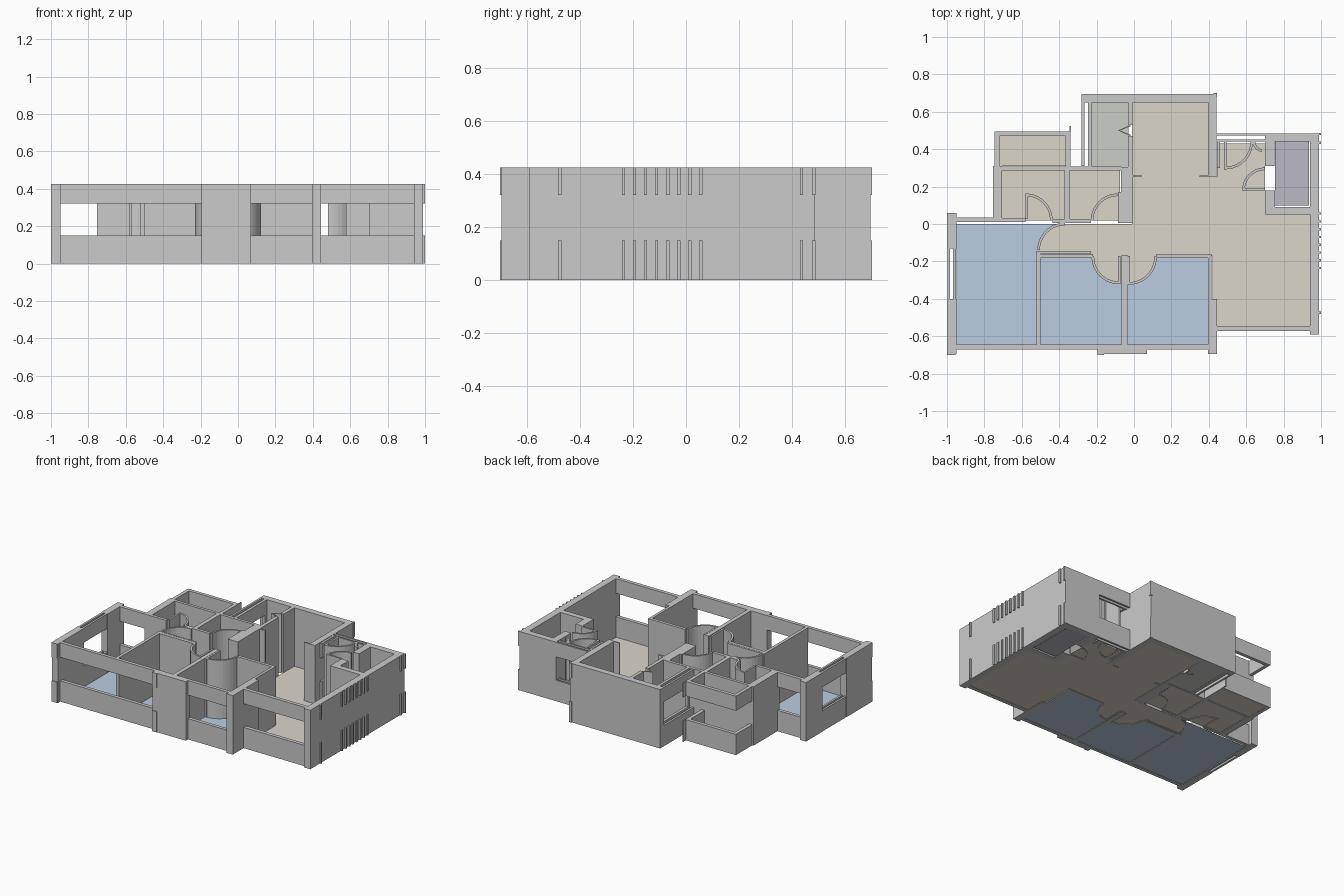
import bpy, bmesh, math

if "Cube" in bpy.data.objects:
    bpy.data.objects.remove(bpy.data.objects["Cube"])

H, SILL, HEAD = 0.425, 0.15, 0.32          # wall top, window bottom, window top


def material(name, rgb):
    m = bpy.data.materials.new(name)
    m.diffuse_color = (*rgb, 1)
    m.use_nodes = True
    m.node_tree.nodes["Principled BSDF"].inputs["Base Color"].default_value = m.diffuse_color
    return m


def finish(name, bm, mat=None):
    me = bpy.data.meshes.new(name)
    bmesh.ops.recalc_face_normals(bm, faces=bm.faces)
    bm.to_mesh(me)
    bm.free()
    ob = bpy.data.objects.new(name, me)
    bpy.context.collection.objects.link(ob)
    if mat:
        me.materials.append(mat)
    return ob


def prism(bm, pts, z0, z1):
    lo = [bm.verts.new((x, y, z0)) for x, y in pts]
    hi = [bm.verts.new((x, y, z1)) for x, y in pts]
    bm.faces.new(lo[::-1])
    bm.faces.new(hi)
    n = len(pts)
    for i in range(n):
        j = (i + 1) % n
        bm.faces.new((lo[i], lo[j], hi[j], hi[i]))


def rect(x0, x1, y0, y1):
    return [(x0, y0), (x1, y0), (x1, y1), (x0, y1)]


def arc(cx, cy, r, a0, a1, n=10):
    return [(cx + r * math.cos(math.radians(a0 + (a1 - a0) * i / n)),
             cy + r * math.sin(math.radians(a0 + (a1 - a0) * i / n))) for i in range(n + 1)]


def walls(name, rects):
    """Full-height walls from (x0, x1, y0, y1)."""
    bm = bmesh.new()
    for r in rects:
        prism(bm, rect(*r), 0, H)
    return finish(name, bm)


def windows(name, rects):
    """Sill wall and header with an open band between."""
    bm = bmesh.new()
    for r in rects:
        prism(bm, rect(*r), 0, SILL)
        prism(bm, rect(*r), HEAD, H)
    return finish(name, bm)


def door(name, cx, cy, r, a0, a1, leaf=None, t=0.014):
    """Curved swing screen, plus an optional straight leaf."""
    bm = bmesh.new()
    prism(bm, arc(cx, cy, r, a0, a1) + arc(cx, cy, r - t, a1, a0), 0, H)
    if leaf:
        prism(bm, rect(*leaf), 0, H)
    return finish(name, bm)


def floor(name, pts, mat):
    bm = bmesh.new()
    bm.faces.new([bm.verts.new((x, y, 0.003)) for x, y in pts])
    return finish(name, bm, mat)


# Outer walls
walls("left_wall", [(-1, -.95, -.695, -.40), (-1, -.95, -.13, .06)])
walls("front_pillars", [(-.195, .07, -.695, -.645), (.395, .445, -.695, -.40)])
walls("right_wall", [(.94, .99, -.59, .485)])
walls("back_room_walls", [(-.28, .44, .65, .695), (.395, .44, .25, .65), (.35, .395, .25, .26)])
walls("store_walls", [(.70, .94, .44, .485), (.70, .75, .31, .44),
                      (.70, .755, .05, .18), (.755, .94, .05, .09)])

# Inner walls
walls("bedroom_walls", [(-.522, -.50, -.645, -.145), (-.066, -.036, -.645, -.165),
                        (-.50, -.22, -.182, -.16), (.12, .415, -.182, -.16),
                        (.395, .415, -.40, -.182), (-.50, -.23, -.158, -.145)])
walls("bathroom_walls", [(-.755, -.705, .01, .31), (-.705, -.58, .01, .032),
                         (-.435, -.23, .005, .027), (-.372, -.342, .027, .29),
                         (-.705, -.07, .287, .308), (-.085, -.005, .005, .17),
                         (-.07, -.005, .17, .305)])
walls("balcony_divider", [(-.25, -.07, .292, .308), (-.032, -.006, .305, .47),
                          (-.032, -.006, .53, .65), (-.005, .04, .25, .262),
                          (-.245, -.225, .308, .325), (-.245, -.225, .63, .65)])

# Window bands
windows("bedroom_front_windows", [(-.95, -.195, -.67, -.645), (.07, .395, -.67, -.645)])
windows("living_front_window", [(.445, .94, -.572, -.545)])
windows("left_window", [(-.998, -.983, -.40, -.13), (-.968, -.953, -.40, -.13)])
windows("bedroom_back_window", [(-.95, -.755, .01, .035)])
windows("left_balcony_rails", [(-.745, -.34, .47, .495), (-.745, -.72, .31, .47),
                               (-.365, -.34, .308, .47), (-.345, -.338, .495, .525)])
windows("middle_balcony_rails", [(-.28, -.265, .31, .65), (-.245, -.225, .325, .63)])
windows("entry_window", [(.44, .70, .44, .452), (.44, .70, .472, .485), (.445, .46, .30, .44)])
windows("wall_trim", [(.425, .445, .68, .70), (-.195, -.16, -.70, -.695), (-1, -.955, -.70, -.695)])

# Small ribs on the right wall
ribs = [-.475, .435, .485 - .004] + [-.235 + .0415 * i for i in range(8)]
windows("right_wall_ribs", [(.99, 1.0, y - .006, y + .006) for y in ribs])

# Door swings
door("door_left_bedroom", -.37, -.14, .147, 90, 180)
door("door_middle_bedroom", -.08, -.175, .147, 180, 270, (-.085, -.072, -.322, -.17))
door("door_right_bedroom", -.028, -.175, .15, 270, 360, (-.034, -.022, -.325, -.17))
door("door_bath_left", -.578, .02, .143, 0, 90, (-.58, -.567, .03, .163))
door("door_bath_right", -.088, .02, .143, 90, 180)
door("door_entry", .488, .44, .148, 270, 360, (.482, .495, .292, .44))
door("door_entry_side", .69, .44, .055, 180, 260)
door("door_store", .70, .18, .122, 90, 180, (.578, .70, .18, .192))

# Folding door to the middle balcony
bm = bmesh.new()
for s in (-1, 1):
    pts = [(-.02, .50 + s * .03), (-.085, .50), (-.075, .50), (-.02, .50 + s * .022)]
    prism(bm, pts, 0, H)
finish("folding_door", bm)

# Floors
beige = material("beige_floor", (.72, .67, .59))
blue = material("blue_floor", (.50, .61, .76))
green = material("green_floor", (.60, .62, .57))
purple = material("purple_floor", (.50, .48, .54))
sw_a = arc(-.37, -.14, .14, 90, 180)
sw_b = arc(-.08, -.17, .14, 180, 270)
sw_c = arc(-.03, -.17, .15, 270, 360)
floor("living_floor", sw_a + [(-.51, -.17)] + sw_b + sw_c + [
    (.42, -.17), (.42, -.40), (.445, -.40), (.445, -.55), (.94, -.55), (.94, .05), (.70, .05),
    (.70, .43), (.445, .43), (.445, .25), (.395, .25), (.395, .65), (-.01, .65), (-.01, 0)], beige)
floor("left_bath_floor", rect(-.705, -.37, .02, .29), beige)
floor("right_bath_floor", rect(-.345, -.075, .02, .29), beige)
floor("left_balcony_floor", rect(-.72, -.365, .31, .47), beige)
floor("left_bedroom_floor", [(-.95, 0), (-.95, -.645), (-.51, -.645)] + sw_a[::-1], blue)
floor("middle_bedroom_floor", [(-.50, -.17), (-.50, -.645), (-.06, -.645), (-.06, -.31)]
      + sw_b[::-1], blue)
floor("right_bedroom_floor", [(.40, -.17), (.40, -.645), (-.04, -.645), (-.04, -.32)] + sw_c, blue)
floor("middle_balcony_floor", rect(-.225, -.03, .305, .65), green)
floor("store_floor", rect(.755, .935, .10, .44), purple)
